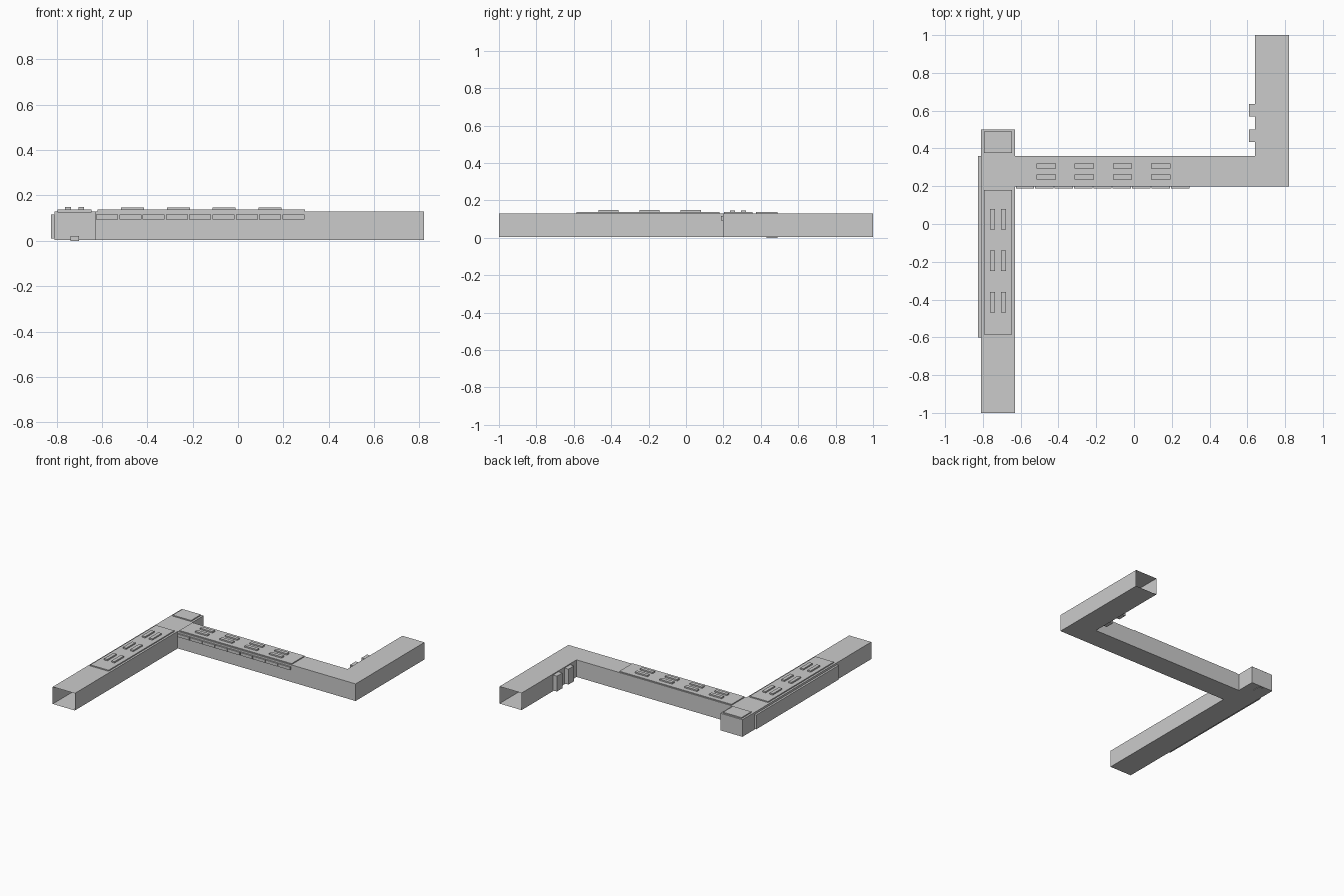
import bpy, bmesh

if "Cube" in bpy.data.objects:
    bpy.data.objects.remove(bpy.data.objects["Cube"])

Z0, Z1 = 0.004, 0.13


def new_object(name, bm):
    bmesh.ops.recalc_face_normals(bm, faces=bm.faces)
    mesh = bpy.data.meshes.new(name)
    bm.to_mesh(mesh)
    bm.free()
    ob = bpy.data.objects.new(name, mesh)
    bpy.context.collection.objects.link(ob)
    return ob


def box(name, x, y, z):
    bm = bmesh.new()
    bmesh.ops.create_cube(bm, size=1)
    for v in bm.verts:
        for i, (a, b) in enumerate((x, y, z)):
            v.co[i] = a if v.co[i] < 0 else b
    return new_object(name, bm)


# Hollow Z-shaped duct: floor, roof and walls, open at both far ends
outline = [(-0.81, -1), (-0.63, -1), (-0.63, 0.198), (0.82, 0.198), (0.82, 1),
           (0.64, 1), (0.64, 0.36), (-0.63, 0.36), (-0.63, 0.5), (-0.81, 0.5)]
bm = bmesh.new()
low = [bm.verts.new((x, y, Z0)) for x, y in outline]
top = [bm.verts.new((x, y, Z1)) for x, y in outline]
bm.faces.new(low[::-1])
bm.faces.new(top)
for i in range(len(outline)):
    j = (i + 1) % len(outline)
    if i not in (0, 4):
        bm.faces.new((low[i], low[j], top[j], top[i]))
new_object("duct", bm)

# Raised roof panels
box("left_roof_panel", (-0.795, -0.645), (-0.585, 0.18), (0.125, 0.138))
box("corner_roof_panel", (-0.795, -0.645), (0.375, 0.49), (0.125, 0.138))
box("middle_roof_panel", (-0.62, 0.295), (0.203, 0.355), (0.125, 0.137))

# Paired roof ribs on the left arm
for y in (0.025, -0.195, -0.415):
    for x in (-0.75, -0.691):
        box("left_roof_rib", (x - 0.013, x + 0.013), (y - 0.054, y + 0.054), (0.13, 0.148))

# Paired roof ribs on the middle run
for x in (-0.465, -0.263, -0.061, 0.141):
    for y in (0.248, 0.308):
        box("middle_roof_rib", (x - 0.051, x + 0.051), (y - 0.013, y + 0.013), (0.13, 0.147))

# Row of slim strips along the front of the middle run
for i in range(9):
    x = -0.626 + i * 0.1027
    box("front_strip", (x, x + 0.097), (0.187, 0.2), (0.094, 0.116))

# Long side panel on the left arm
box("left_side_panel", (-0.825, -0.808), (-0.6, 0.36), (0.01, 0.115))

# Upright blocks on the inner wall of the right arm
for y in (0.435, 0.57):
    box("inner_wall_block", (0.608, 0.642), (y, y + 0.065), (0.01, 0.123))

# Small floor block in the corner
box("floor_block", (-0.738, -0.702), (0.43, 0.49), (0, 0.022))
